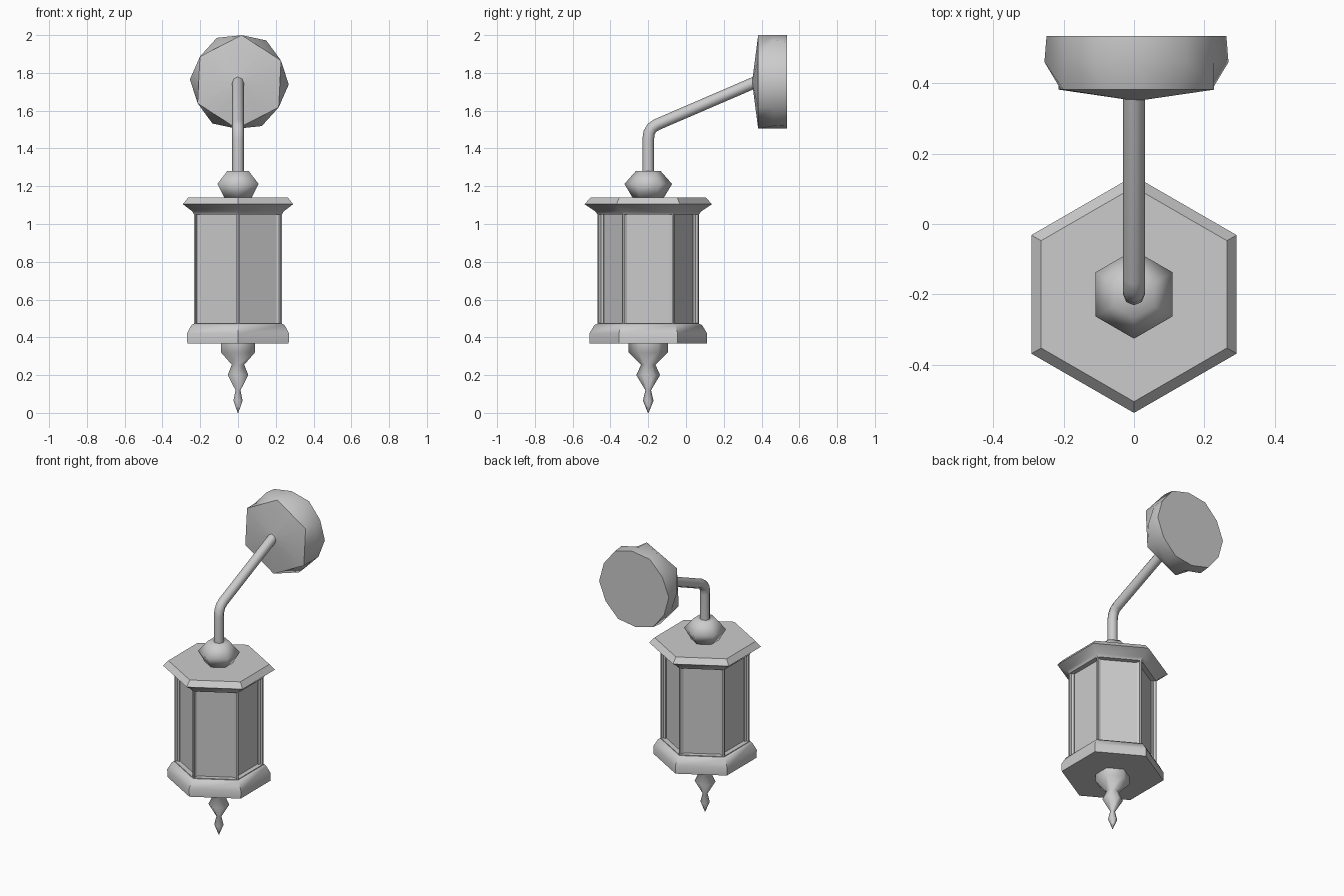
import bpy, bmesh
from math import sin, cos, radians
from mathutils import Vector

if "Cube" in bpy.data.objects:
    bpy.data.objects.remove(bpy.data.objects["Cube"])

AXIS_Y = -0.2  # the lantern hangs in front of the wall plate


def finish(name, bm, smooth=None):
    bmesh.ops.remove_doubles(bm, verts=bm.verts[:], dist=1e-5)
    bmesh.ops.recalc_face_normals(bm, faces=bm.faces[:])
    me = bpy.data.meshes.new(name)
    bm.to_mesh(me)
    bm.free()
    ob = bpy.data.objects.new(name, me)
    bpy.context.collection.objects.link(ob)
    if smooth:
        bpy.ops.object.select_all(action='DESELECT')
        ob.select_set(True)
        bpy.context.view_layer.objects.active = ob
        bpy.ops.object.shade_smooth_by_angle(angle=radians(smooth))
    return ob


def loft(rings):
    """Skin a list of equal-length point rings and cap both ends."""
    bm = bmesh.new()
    vs = [[bm.verts.new(p) for p in r] for r in rings]
    n = len(vs[0])
    for a, b in zip(vs, vs[1:]):
        for i in range(n):
            j = (i + 1) % n
            bm.faces.new((a[i], a[j], b[j], b[i]))
    bm.faces.new(vs[0][::-1])
    bm.faces.new(vs[-1])
    return bm


def hex_turned(profile, sides=6):
    """Six-sided turning about the lantern axis, corners facing front and back."""
    return loft([[(r * cos(radians(90 + 360 * k / sides)),
                   AXIS_Y + r * sin(radians(90 + 360 * k / sides)), z)
                  for k in range(sides)] for r, z in profile])


# Pointed finial under the lantern
finish("bottom_finial", hex_turned([(0.002, 0), (0.028, 0.065), (0.015, 0.12),
       (0.063, 0.20), (0.038, 0.255), (0.104, 0.32), (0.104, 0.372)]), 65)

# Base tray
finish("base", hex_turned([(0.31, 0.368), (0.312, 0.42), (0.285, 0.465), (0.268, 0.472)]), 40)

# Lantern body with a recessed pane in each side
bm = hex_turned([(0.268, 0.468), (0.268, 1.058)])
sides = [f for f in bm.faces if len(f.verts) == 4]
bmesh.ops.recalc_face_normals(bm, faces=bm.faces[:])
bmesh.ops.inset_individual(bm, faces=sides, thickness=0.012)
bmesh.ops.inset_individual(bm, faces=sides, thickness=0.0001, depth=-0.03)
finish("lantern_body", bm)

# Roof with a flared rim
finish("roof", hex_turned([(0.268, 1.05), (0.28, 1.067), (0.337, 1.105), (0.305, 1.14)]), 40)

# Knob joining roof and arm
finish("top_knob", hex_turned([(0.082, 1.138), (0.126, 1.212), (0.066, 1.28)]), 65)

# Bent arm: vertical stem, rounded elbow, sloping run to the wall
path = [Vector((0, y, z)) for y, z in [(-0.2, 1.27), (-0.2, 1.45), (-0.195, 1.484),
        (-0.18, 1.509), (-0.155, 1.526), (0.40, 1.765)]]
rings = []
for i, p in enumerate(path):
    d0 = (p - path[max(i - 1, 0)]).normalized()
    d1 = (path[min(i + 1, len(path) - 1)] - p).normalized()
    t = (d0 + d1).normalized()
    up = Vector((1, 0, 0)).cross(t)
    rings.append([p + 0.031 * (Vector((cos(a), 0, 0)) + up * sin(a))
                  for a in (radians(45 * k) for k in range(8))])
finish("arm", loft(rings), 50)


# Faceted wall plate: six-sided front edge blending to a twelve-sided rim
def plate_ring(y, even, odd):
    return [(0.007 + (even, odd)[k % 2] * cos(radians(27 + 30 * k)), y,
             1.752 + (even, odd)[k % 2] * sin(radians(27 + 30 * k))) for k in range(12)]


finish("wall_plate", loft([plate_ring(0.35, 0.002, 0.002), plate_ring(0.382, 0.248, 0.215),
       plate_ring(0.46, 0.248, 0.262), plate_ring(0.535, 0.248, 0.256)]), 40)
